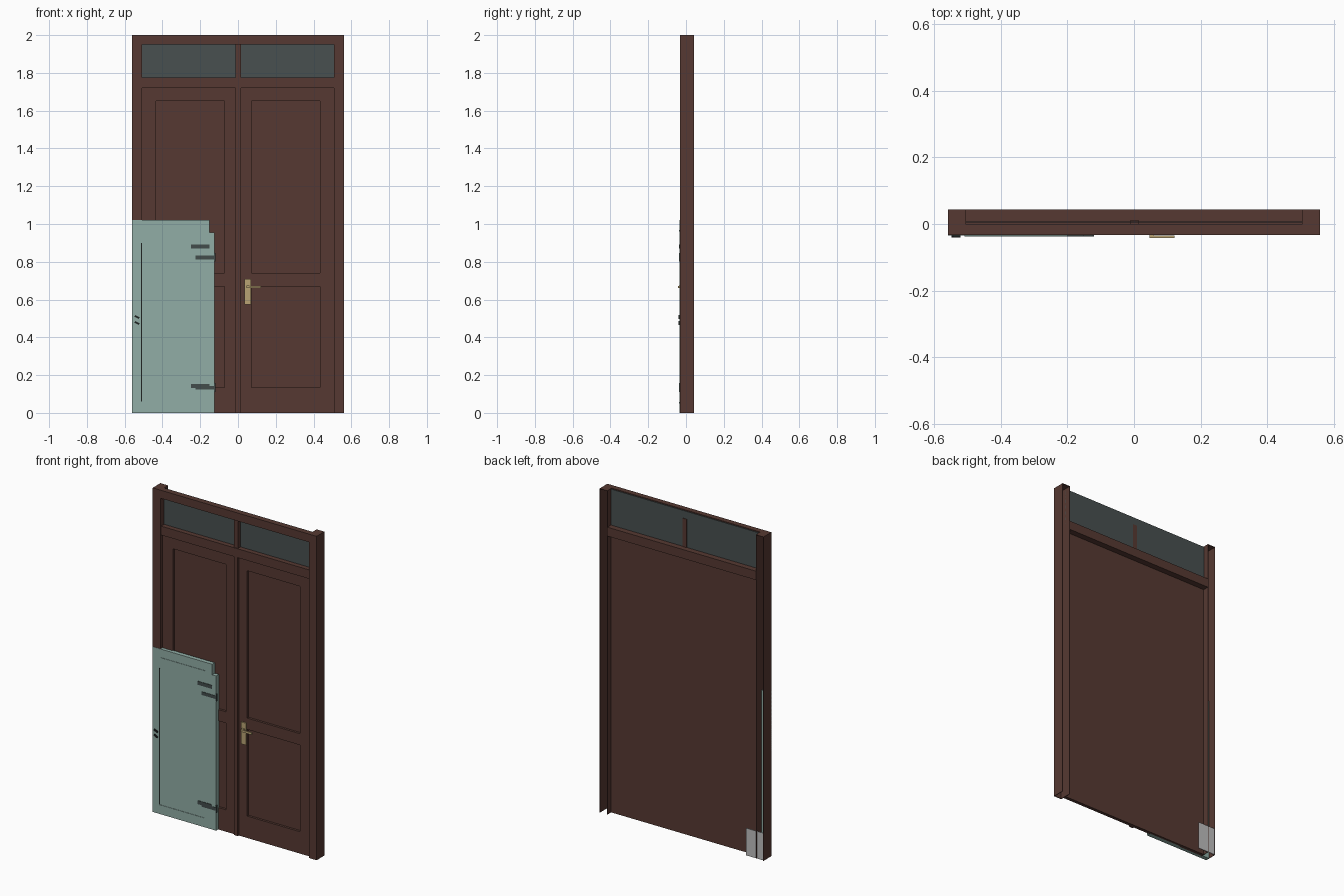
import bpy, bmesh, math
from mathutils import Matrix, Vector

if "Cube" in bpy.data.objects:
    bpy.data.objects.remove(bpy.data.objects["Cube"])


def material(name, rgb):
    lin = [((c / 255 + 0.055) / 1.055) ** 2.4 for c in rgb]
    m = bpy.data.materials.new(name)
    m.diffuse_color = (*lin, 1)
    m.use_nodes = True
    m.node_tree.nodes["Principled BSDF"].inputs["Base Color"].default_value = m.diffuse_color
    return m


BROWN = material("dark brown wood", (86, 57, 50))
TEAL = material("grey teal paint", (145, 174, 166))
GLASS = material("dark glass", (72, 80, 80))
BRASS = material("brass", (186, 164, 116))
IRON = material("dark iron", (66, 76, 75))
BLACK = material("black gap", (30, 34, 33))
PALE = material("pale grey", (190, 190, 190))


def finish(name, bm, mat):
    bmesh.ops.recalc_face_normals(bm, faces=bm.faces)
    me = bpy.data.meshes.new(name)
    bm.to_mesh(me)
    bm.free()
    me.materials.append(mat)
    ob = bpy.data.objects.new(name, me)
    bpy.context.collection.objects.link(ob)
    return ob


def box(name, x, y, z, mat, tilt=0):
    lo, hi = Vector((x[0], y[0], z[0])), Vector((x[1], y[1], z[1]))
    bm = bmesh.new()
    bmesh.ops.create_cube(bm, size=1)
    bmesh.ops.transform(bm, verts=bm.verts, matrix=(
        Matrix.Translation((lo + hi) / 2) @ Matrix.Rotation(tilt, 4, 'Y')
        @ Matrix.Diagonal((*(hi - lo), 1))))
    return finish(name, bm, mat)


def extrude_xz(name, pts, y0, y1, mat):
    bm = bmesh.new()
    f = bm.faces.new([bm.verts.new((x, y0, z)) for x, z in pts])
    r = bmesh.ops.extrude_face_region(bm, geom=[f])
    vs = [g for g in r["geom"] if isinstance(g, bmesh.types.BMVert)]
    bmesh.ops.translate(bm, verts=vs, vec=(0, y1 - y0, 0))
    return finish(name, bm, mat)


F, B = -0.033, 0.043   # front and back planes of the frame


def span(s, a, b):
    return tuple(sorted((s * a, s * b)))


# Side posts: channels open to the back, capped on top
for s, side in ((-1, "left"), (1, "right")):
    box(side + "_post_front", span(s, 0.51, 0.56), (F, F + 0.004), (0, 2), BROWN)
    box(side + "_post_outer", span(s, 0.557, 0.56), (F, B), (0, 2), BROWN)
    box(side + "_post_inner", span(s, 0.507, 0.51), (F, B), (0, 2), BROWN)
    box(side + "_post_cap", span(s, 0.507, 0.56), (F, B), (1.997, 2), BROWN)

# Top rail, transom beam and window
box("top_rail", (-0.51, 0.51), (F, 0.0), (1.95, 2), BROWN)
box("transom_beam", (-0.51, 0.51), (-0.026, B), (1.72, 1.775), BROWN)
box("transom_glass", (-0.51, 0.51), (0.004, 0.008), (1.77, 1.997), GLASS)
box("transom_mullion", (-0.012, 0.015), (-0.022, 0.011), (1.775, 1.95), BROWN)

# Door leaves: stiles and rails in front of a sunk panel
box("door_back", (-0.51, 0.51), (0.0, 0.006), (0, 1.72), BROWN)
for s, side in ((-1, "left"), (1, "right")):
    for a, b in ((0.0, 0.072), (0.435, 0.51)):
        box(side + "_door_stile", span(s, a, b), (-0.014, 0.001), (0, 1.72), BROWN)
    for z in ((0, 0.135), (0.67, 0.74), (1.65, 1.72)):
        box(side + "_door_rail", span(s, 0.072, 0.435), (-0.014, 0.001), z, BROWN)
box("centre_strip", (-0.012, 0.015), (-0.024, 0), (0, 1.72), BROWN)

# Brass door handle
box("handle_plate", (0.035, 0.069), (-0.022, -0.013), (0.575, 0.71), BRASS)
box("handle_stem", (0.046, 0.06), (-0.036, -0.02), (0.66, 0.674), BRASS)
box("handle_lever", (0.046, 0.122), (-0.042, -0.034), (0.66, 0.673), BRASS)

# Painted shutter leaning on the left, with a stepped corner
extrude_xz("shutter", [(-0.56, 0), (-0.125, 0), (-0.125, 0.955), (-0.152, 0.955),
                       (-0.152, 1.02), (-0.56, 1.02)], -0.0345, -0.008, TEAL)
box("shutter_gap", (-0.514, -0.508), (-0.0352, -0.034), (0.06, 0.9), BLACK)
for z in (0.05, 0.96):
    box("shutter_ridge", (-0.51, -0.2), (-0.037, -0.034), (z, z + 0.008), TEAL)

# Strap hinges and pins
for z1, z2 in ((0.88, 0.823), (0.143, 0.133)):
    box("hinge_upper_strap", (-0.25, -0.152), (-0.0375, -0.034), (z1 - 0.011, z1 + 0.011), IRON)
    box("hinge_lower_strap", (-0.225, -0.122), (-0.037, -0.034), (z2 - 0.01, z2 + 0.01), IRON)
    box("hinge_pin", (-0.127, -0.12), (-0.038, -0.03), (z2 - 0.022, z2 + 0.024), IRON)

# Small slanted pulls on the shutter edge
for z in (0.508, 0.476):
    box("shutter_pull", (-0.548, -0.522), (-0.041, -0.034), (z - 0.005, z + 0.005), BLACK, 0.45)

# Pale plates low on the back
for x in ((-0.56, -0.513), (-0.507, -0.44)):
    box("back_plate", x, (0.038, 0.042), (0.002, 0.17), PALE)
